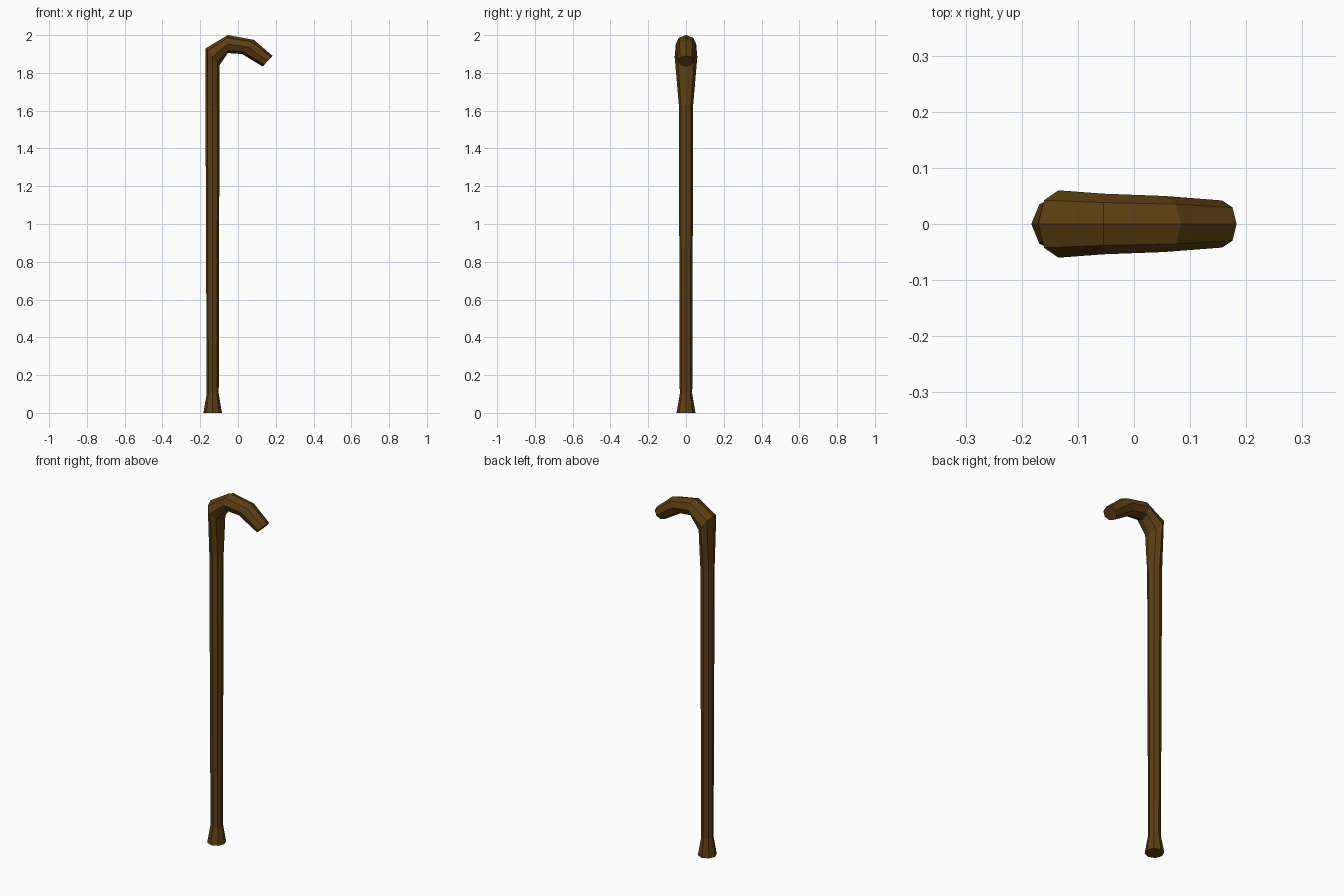
import bpy, bmesh, math
from mathutils import Vector

if "Cube" in bpy.data.objects:
    bpy.data.objects.remove(bpy.data.objects["Cube"])

SIDES = 8
# Each ring of the cane: outer (x, z), inner (x, z), half-width in y
rings = [
    ((-0.183, 0.00), (-0.085, 0.00), 0.050),   # flared foot
    ((-0.166, 0.10), (-0.102, 0.10), 0.033),   # start of shaft
    ((-0.172, 1.63), (-0.098, 1.63), 0.038),   # top of shaft
    ((-0.171, 1.93), (-0.098, 1.84), 0.060),   # bend
    ((-0.054, 2.00), (-0.054, 1.905), 0.054),  # crown of handle
    ((0.084, 1.975), (0.021, 1.90), 0.050),    # handle slope
    ((0.183, 1.89), (0.131, 1.834), 0.042),    # handle tip
]

bm = bmesh.new()
loops = []
for outer, inner, half_y in rings:
    o, i = Vector((outer[0], 0, outer[1])), Vector((inner[0], 0, inner[1]))
    mid, axis = (o + i) / 2, (o - i) / 2
    loops.append([bm.verts.new(mid + axis * math.cos(a) + Vector((0, half_y * math.sin(a), 0)))
                  for a in (2 * math.pi * k / SIDES for k in range(SIDES))])

# Walls between neighbouring rings, then end caps
for a, b in zip(loops, loops[1:]):
    for k in range(SIDES):
        n = (k + 1) % SIDES
        bm.faces.new((a[k], a[n], b[n], b[k]))
bm.faces.new(loops[0])
bm.faces.new(loops[-1])
bmesh.ops.recalc_face_normals(bm, faces=bm.faces[:])

mesh = bpy.data.meshes.new("walking_cane")
bm.to_mesh(mesh)
bm.free()
wood = bpy.data.materials.new("dark_wood")
wood.diffuse_color = (0.11, 0.05, 0.006, 1)
wood.use_nodes = True
wood.node_tree.nodes["Principled BSDF"].inputs["Base Color"].default_value = wood.diffuse_color
mesh.materials.append(wood)
bpy.context.collection.objects.link(bpy.data.objects.new("walking_cane", mesh))
